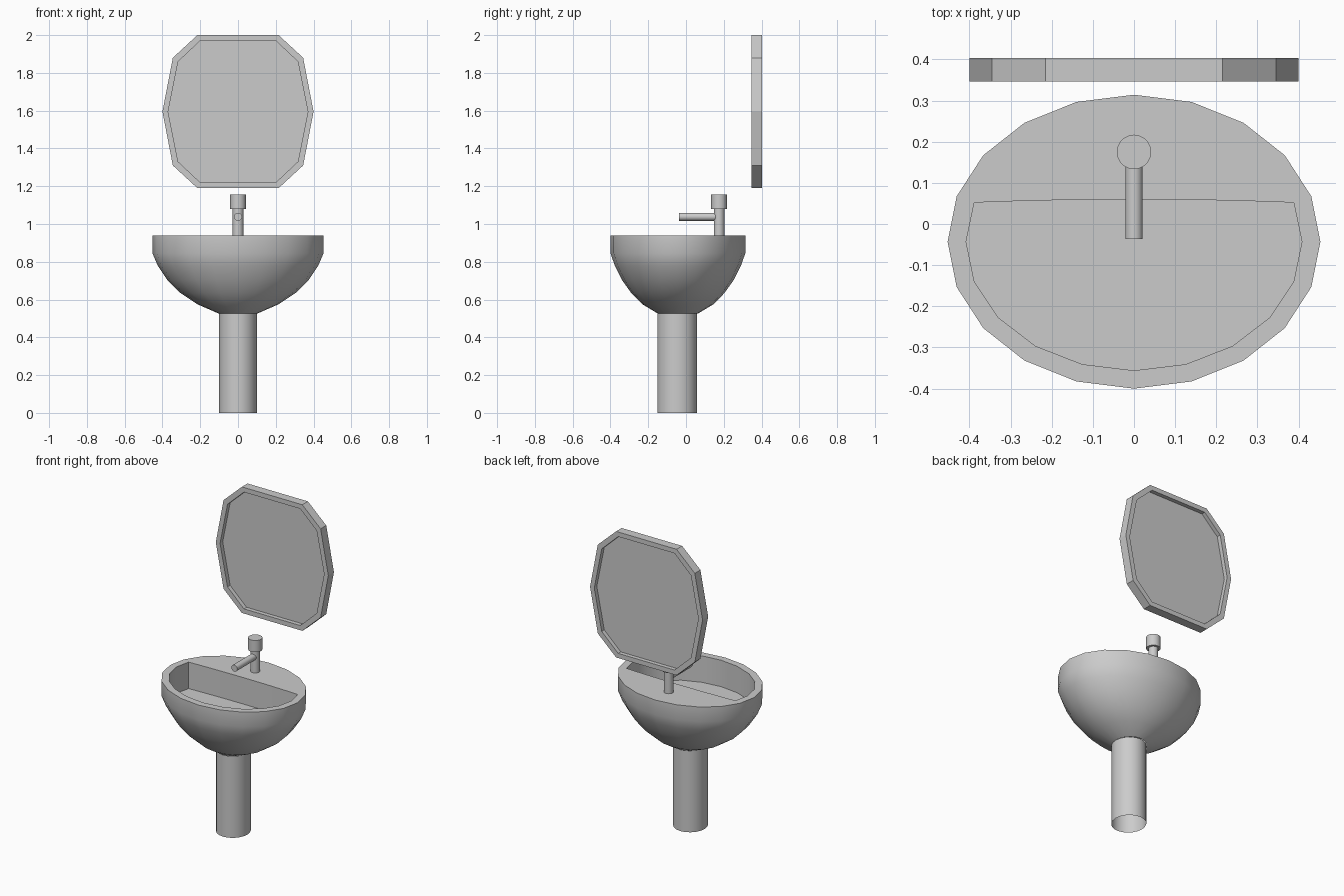
import bpy, bmesh, math
from mathutils import Matrix

if "Cube" in bpy.data.objects:
    bpy.data.objects.remove(bpy.data.objects["Cube"])

CY = -0.043  # centre of bowl and column in y


def ellipse(rx, ry, z, cy=CY, n=20):
    return [(rx * math.cos(2 * math.pi * i / n), cy + ry * math.sin(2 * math.pi * i / n), z)
            for i in range(n)]


def loft(name, rings, cap_start=False, cap_end=False, closed=False, smooth=True):
    """Skin a list of equal-length rings."""
    bm = bmesh.new()
    vr = [[bm.verts.new(p) for p in r] for r in rings]
    pairs = list(zip(vr, vr[1:])) + ([(vr[-1], vr[0])] if closed else [])
    for a, b in pairs:
        for i in range(len(a)):
            j = (i + 1) % len(a)
            bm.faces.new((a[i], a[j], b[j], b[i]))
    if cap_start:
        bm.faces.new(vr[0][::-1])
    if cap_end:
        bm.faces.new(vr[-1])
    if closed or (cap_start and cap_end):
        bmesh.ops.recalc_face_normals(bm, faces=bm.faces)
    me = bpy.data.meshes.new(name)
    bm.to_mesh(me)
    bm.free()
    ob = bpy.data.objects.new(name, me)
    bpy.context.collection.objects.link(ob)
    if smooth:
        bpy.ops.object.select_all(action='DESELECT')
        ob.select_set(True)
        bpy.context.view_layer.objects.active = ob
        bpy.ops.object.shade_smooth_by_angle(angle=math.radians(35))
    return ob


# Bowl: outer profile, rim, then D-shaped basin with vertical walls
def basin(z):
    return [(x, min(y, 0.06 - 0.008 * (x / 0.388) ** 2), z)
            for x, y, _ in ellipse(0.408, 0.313, z)]


profile = [(0.1, 0.105, 0.525), (0.215, 0.188, 0.575), (0.305, 0.247, 0.635),
           (0.375, 0.297, 0.705), (0.425, 0.334, 0.78), (0.453, 0.357, 0.845),
           (0.453, 0.357, 0.94)]
loft("bowl", [ellipse(*p) for p in profile] + [basin(0.94), basin(0.77)], cap_end=True)

# Column, open at the floor
loft("column", [ellipse(0.1, 0.105, z, -0.047) for z in (0, 0.525)])

# Tap: post, knob and spout
TY = 0.175
loft("tap_post", [ellipse(0.028, 0.028, z, TY) for z in (0.94, 1.08)], True, True)
loft("tap_knob", [ellipse(0.042, 0.042, z, TY) for z in (1.08, 1.155)], True, True)
spout = loft("tap_spout", [ellipse(0.021, 0.021, z, 0) for z in (-0.16, 0.037)], True, True)
spout.data.transform(Matrix.Translation((0, 0, 1.038)) @ Matrix.Rotation(math.pi / 2, 4, 'X'))


# Mirror: ten-sided frame around a recessed pane
def outline(half, y):
    right = half + [(x, -z) for x, z in half[1::-1]]
    return [(s * x, y, 1.595 + z) for s, pts in ((1, right), (-1, right[::-1])) for x, z in pts]


outer = [(0.215, 0.405), (0.345, 0.285), (0.4, 0)]
inner = [(0.2, 0.375), (0.317, 0.265), (0.37, 0)]
F, B = 0.346, 0.403
loft("mirror_frame", [outline(outer, F), outline(outer, B), outline(inner, B), outline(inner, F)],
     closed=True, smooth=False)
loft("mirror_pane", [outline(inner, 0.373), outline(inner, 0.377)], True, True, smooth=False)
